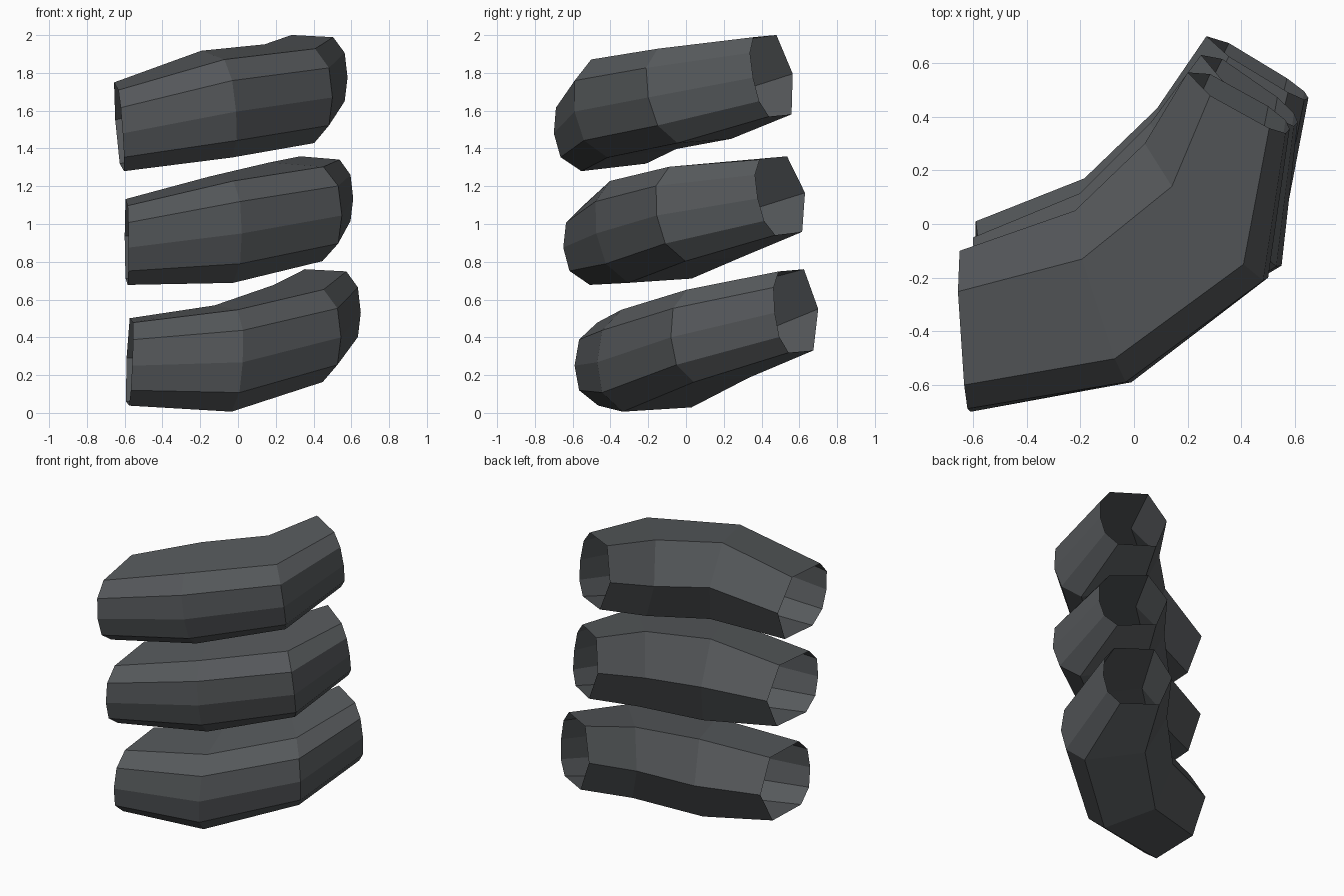
import bpy
import bmesh
from mathutils import Vector

if "Cube" in bpy.data.objects:
    bpy.data.objects.remove(bpy.data.objects["Cube"], do_unlink=True)

# One dark slate colour for every segment
slate = bpy.data.materials.new("dark_slate_grey")
slate.use_nodes = True
colour = (0.092, 0.099, 0.105, 1.0)
slate.diffuse_color = colour
slate.node_tree.nodes["Principled BSDF"].inputs["Base Color"].default_value = colour

# Eight-sided cross-section (outward, upward): rounded outer side, pointed inner side
PROFILE = [(.6, 1), (-.56, 1), (-1, 0), (-.56, -1),
           (.58, -1), (.92, -.6), (1, 0), (.92, .62)]


def ring_points(centre, outward, upward):
    """Place the cross-section at one station of the bend."""
    centre, outward, upward = Vector(centre), Vector(outward), Vector(upward)
    return [centre + outward * a + upward * b for a, b in PROFILE]


def build_bent_tube(name, stations):
    """Loft an open, flat-faced tube through its stations."""
    bm = bmesh.new()
    rings = [[bm.verts.new(point) for point in ring_points(*station)]
             for station in stations]
    sides = len(PROFILE)
    for near, far in zip(rings, rings[1:]):
        for i in range(sides):
            j = (i + 1) % sides
            face = bm.faces.new((near[i], near[j], far[j], far[i]))
            face.smooth = False
    # Turn the faces outward: the first face lies on the top
    bm.normal_update()
    bm.faces.ensure_lookup_table()
    if bm.faces[0].normal.z < 0:
        bmesh.ops.reverse_faces(bm, faces=bm.faces[:])
    mesh = bpy.data.meshes.new(name)
    bm.to_mesh(mesh)
    bm.free()
    mesh.materials.append(slate)
    tube = bpy.data.objects.new(name, mesh)
    bpy.context.scene.collection.objects.link(tube)
    return tube


# Each station: centre, outward half-width, upward half-height
build_bent_tube("upper_segment", [
    ((-.63, -.4, 1.515), (.02, -.3, -.035), (-.015, -.02, .215)),
    ((-.115, -.27, 1.635), (.105, -.32, -.04), (-.02, -.04, .26)),
    ((.27, .05, 1.69), (.23, -.25, -.02), (0, -.05, .25)),
    ((.39, .46, 1.785), (.19, -.105, -.01), (0, -.04, .21)),
])

build_bent_tube("middle_segment", [
    ((-.59, -.35, .905), (.01, -.3, -.03), (0, -.015, .21)),
    ((-.09, -.18, .97), (.11, -.295, -.02), (0, -.045, .27)),
    ((.305, .11, 1.065), (.245, -.265, -.02), (0, -.04, .25)),
    ((.43, .505, 1.15), (.18, -.125, -.015), (0, -.04, .2)),
])

build_bent_tube("lower_segment", [
    ((-.575, -.29, .27), (.015, -.3, -.02), (.01, 0, .22)),
    ((-.08, -.15, .288), (.105, -.32, -.02), (.015, 0, .27)),
    ((.315, .175, .42), (.23, -.255, -.02), (0, -.015, .245)),
    ((.46, .585, .54), (.19, -.115, -.01), (0, -.025, .215)),
])
